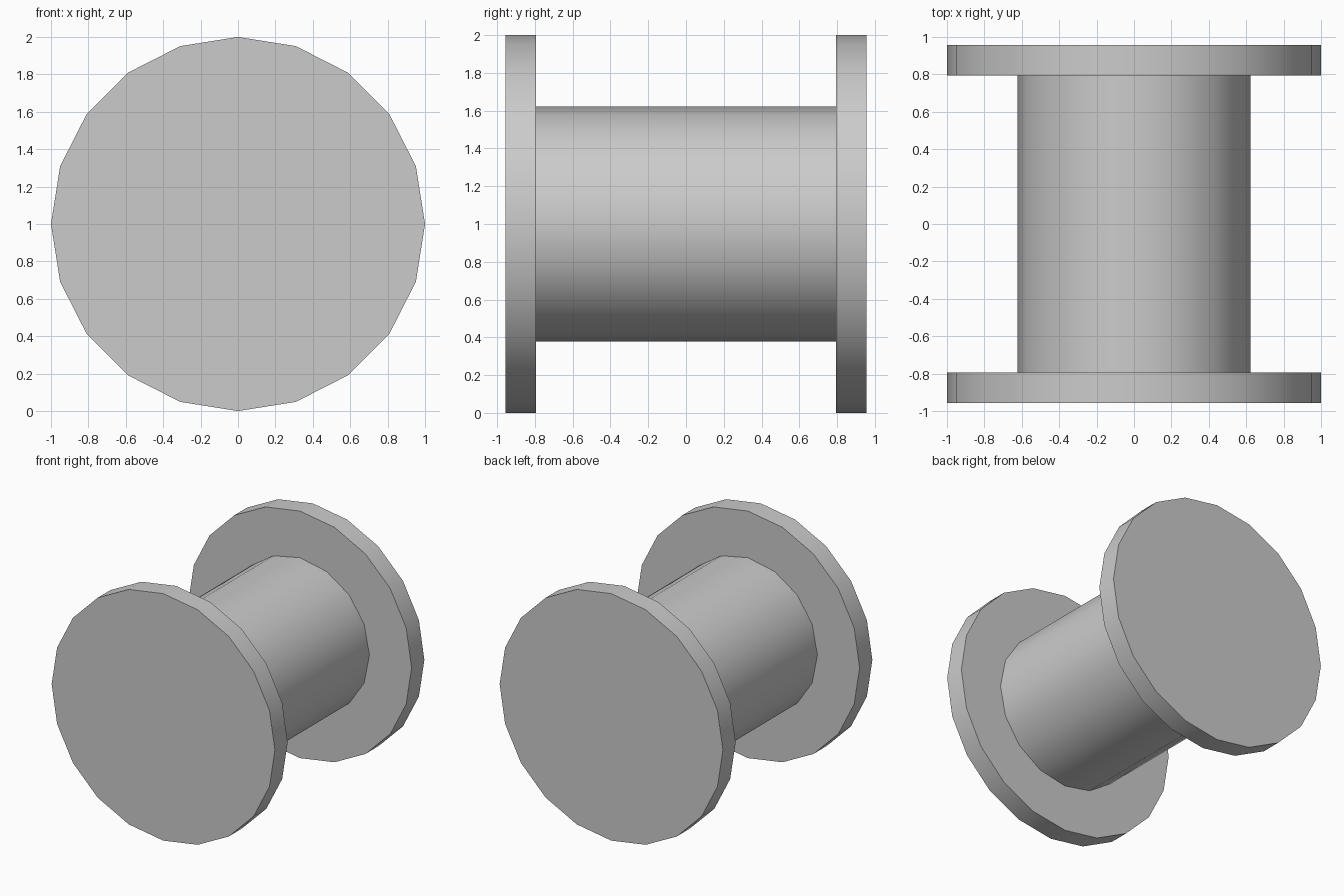
import bpy
import math

if "Cube" in bpy.data.objects:
    bpy.data.objects.remove(bpy.data.objects["Cube"])

FLANGE_IN, FLANGE_OUT = 0.793, 0.956   # distance of flange faces from the middle
CENTRE_Z = 1.0


def cylinder(name, sides, radius, y0, y1, cap):
    """Cylinder lying along y with a vertex at its top and sides."""
    bpy.ops.mesh.primitive_cylinder_add(
        vertices=sides, radius=radius, depth=y1 - y0, end_fill_type=cap,
        location=(0, (y0 + y1) / 2, CENTRE_Z), rotation=(math.pi / 2, 0, 0))
    obj = bpy.context.object
    obj.name = name
    bpy.ops.object.shade_smooth_by_angle(angle=math.radians(30))
    return obj


# Drum, open where it butts against the flanges
cylinder("drum", 16, 0.622, -FLANGE_IN, FLANGE_IN, 'NOTHING')

# End flanges
cylinder("front_flange", 20, 1.0, -FLANGE_OUT, -FLANGE_IN, 'NGON')
cylinder("back_flange", 20, 1.0, FLANGE_IN, FLANGE_OUT, 'NGON')
